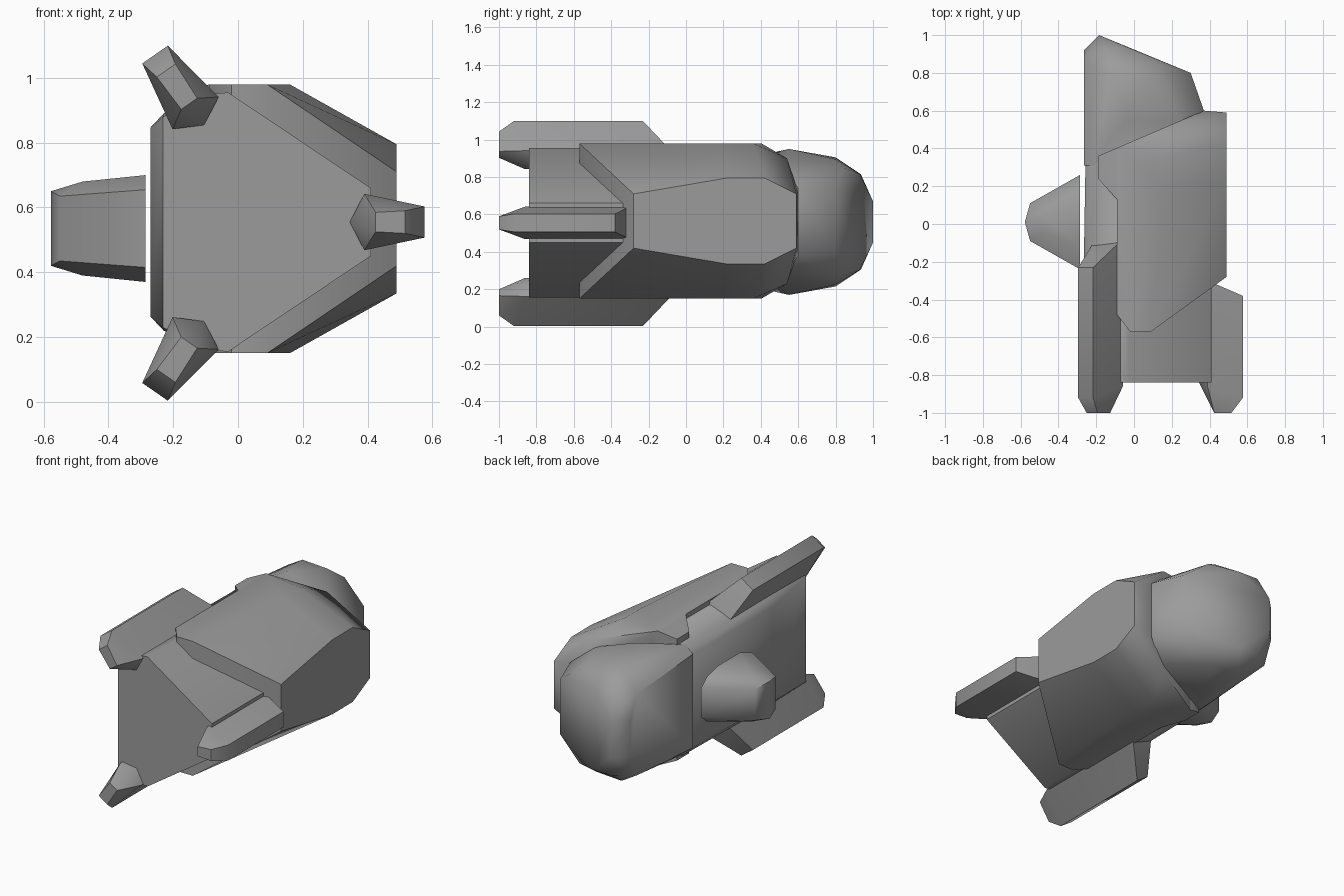
import bpy, bmesh, math
from mathutils import Vector

cube = bpy.data.objects.get("Cube")
if cube:
    bpy.data.objects.remove(cube, do_unlink=True)

# Single flat grey for the whole craft
grey = bpy.data.materials.new("hull_grey")
grey.use_nodes = True
colour = (0.33, 0.33, 0.33, 1)
grey.diffuse_color = colour
grey.node_tree.nodes["Principled BSDF"].inputs["Base Color"].default_value = colour


def solid(name, points, angle=48):
    """Convex block around a few corner points, with soft low-angle edges."""
    bm = bmesh.new()
    for p in points:
        bm.verts.new(p)
    bmesh.ops.convex_hull(bm, input=bm.verts[:])
    loose = [v for v in bm.verts if not v.link_faces]
    bmesh.ops.delete(bm, geom=loose, context="VERTS")
    bmesh.ops.dissolve_limit(bm, angle_limit=math.radians(1),
                             verts=bm.verts[:], edges=bm.edges[:])
    bmesh.ops.recalc_face_normals(bm, faces=bm.faces[:])
    mesh = bpy.data.meshes.new(name)
    bm.to_mesh(mesh)
    bm.free()
    mesh.materials.append(grey)
    obj = bpy.data.objects.new(name, mesh)
    bpy.context.collection.objects.link(obj)
    bpy.ops.object.select_all(action="DESELECT")
    obj.select_set(True)
    bpy.context.view_layer.objects.active = obj
    bpy.ops.object.shade_smooth_by_angle(angle=math.radians(angle))


def mirrored(mid, corners):
    """Corners given as x, y, half height, repeated above and below mid."""
    return [(x, y, mid + s * h) for x, y, h in corners for s in (1, -1)]


# Triangular core with a blunt apex towards +x, drawn in slightly at the front
profile = [(-0.1, 0.395), (-0.03, 0.4), (0.41, 0.105)]
solid("core", mirrored(0.555, [
    (x, y, h) for x, h in profile for y in (-0.84, 0.38)] + [
    (-0.232, -0.84, 0.325), (-0.27, -0.46, 0.292), (-0.23, -0.46, 0.335),
    (-0.257, 0.31, 0.29), (-0.215, 0.31, 0.335)]))

# Armoured shell with slanted front and rear cuts
solid("shell", mirrored(0.565, [
    (-0.02, -0.57, 0.415), (0.09, -0.57, 0.415), (-0.09, -0.48, 0.415),
    (0.49, -0.28, 0.145), (0.16, 0.2, 0.415), (0.49, 0.22, 0.23),
    (0.16, 0.36, 0.415), (0.49, 0.42, 0.23), (-0.09, 0.403, 0.415),
    (0.23, 0.54, 0.335), (0.37, 0.6, 0.155), (0.49, 0.59, 0.145)]))
solid("shell_collar", mirrored(0.565, [
    (-0.09, 0.13, 0.415), (-0.19, 0.24, 0.375), (-0.19, 0.36, 0.375),
    (-0.09, 0.403, 0.415), (0.05, 0.2, 0.41), (0.05, 0.4, 0.39)]))

# Rounded cabin at the back, with a tall slanted rear face
solid("cabin", mirrored(0.56, [
    (-0.265, 0.31, 0.29), (-0.265, 0.86, 0.25), (-0.265, 0.92, 0.11),
    (-0.185, 1.0, 0.11), (-0.215, 0.31, 0.335), (-0.15, 0.935, 0.255),
    (-0.02, 0.93, 0.255), (-0.12, 0.8, 0.345), (-0.12, 0.46, 0.37),
    (-0.04, 0.55, 0.39), (0.05, 0.8, 0.335), (0.14, 0.84, 0.29),
    (0.3, 0.8, 0.17), (0.37, 0.6, 0.18), (0.25, 0.53, 0.28)]))

# Side nub on the -x face
solid("side_nub", mirrored(0.535, [
    (-0.285, 0.26, 0.09), (-0.285, 0.2, 0.14), (-0.285, 0.1, 0.165),
    (-0.285, -0.12, 0.165), (-0.285, -0.24, 0.12), (-0.48, 0.05, 0.145),
    (-0.48, -0.04, 0.145), (-0.55, 0.11, 0.095), (-0.55, -0.09, 0.1),
    (-0.578, 0.01, 0.115)]))


def fin(name, origin, direction, reach, end, slope):
    """Tapered fin running along y and pointing outwards."""
    out = Vector((direction[0], 0, direction[1])).normalized()
    side = Vector((-out.z, 0, out.x))
    base = Vector((origin[0], 0, origin[1]))
    corners = [(reach, 0.048, -0.92), (reach, 0.048, end - slope),
               (0.045, 0.087, -0.86), (0.045, 0.087, end),
               (0, 0, -0.84), (0, 0, end),
               (0.08, 0.03, -1), (reach - 0.06, 0.035, -1)]
    solid(name, [base + out * r + side * w * s + Vector((0, y, 0))
                 for r, w, y in corners for s in (1, -1)])


# Three fins at the corners of the core
fin("apex_fin", (0.345, 0.555), (1, 0), 0.231, -0.3, 0.08)
for label, s in (("upper_fin", 1), ("lower_fin", -1)):
    fin(label, (-0.105, 0.5515 + s * 0.303), (-0.57, s * 0.82), 0.265, -0.08, 0.15)
